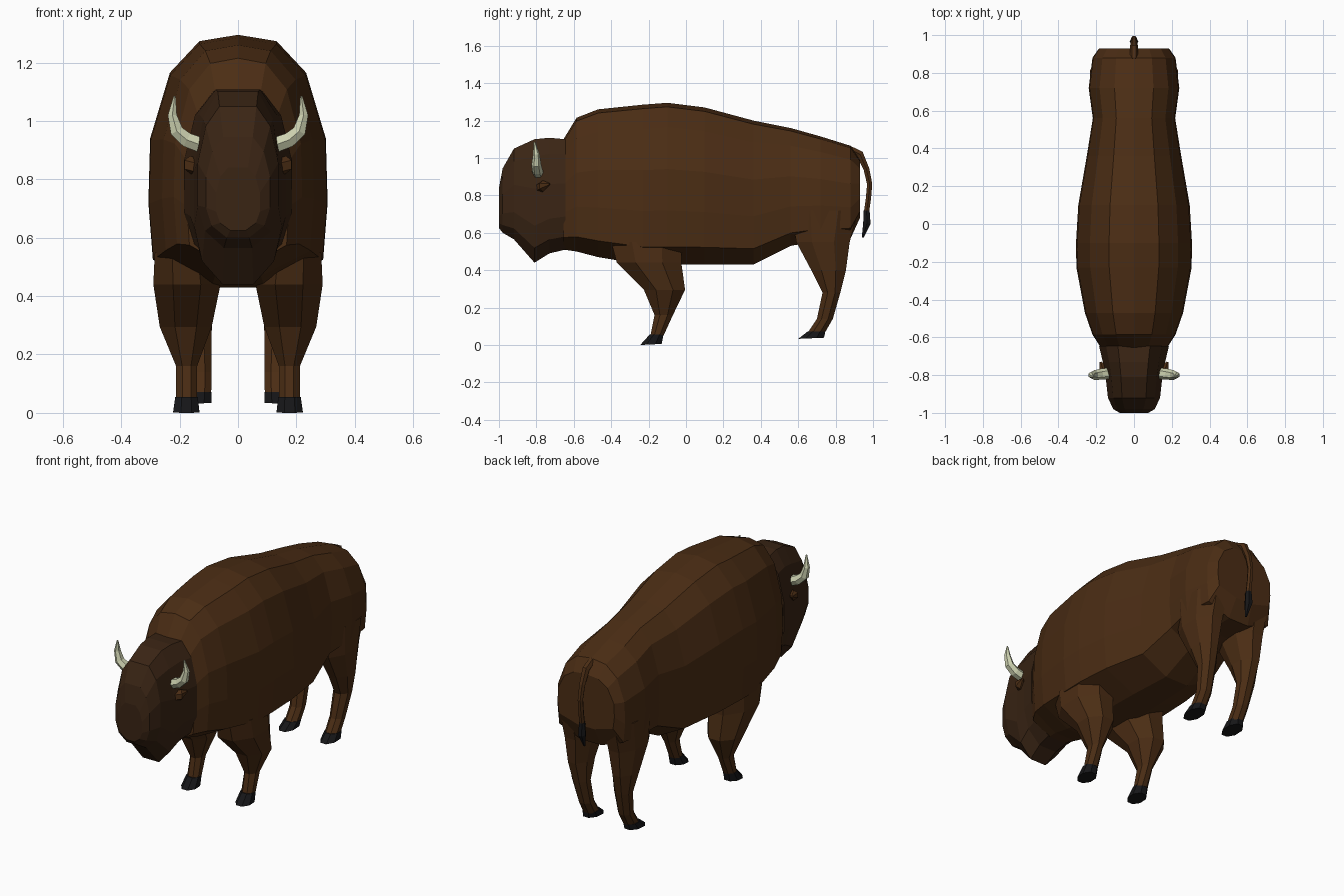
import bpy, bmesh, math
from mathutils import Vector

if "Cube" in bpy.data.objects:
    bpy.data.objects.remove(bpy.data.objects["Cube"])


def material(name, rgb):
    m = bpy.data.materials.new(name)
    m.diffuse_color = (*rgb, 1)
    m.use_nodes = True
    m.node_tree.nodes["Principled BSDF"].inputs["Base Color"].default_value = m.diffuse_color
    return m


HIDE = material("brown_hide", (0.070, 0.026, 0.007))
DARK = material("dark_hide", (0.042, 0.018, 0.007))
BLACK = material("black", (0.008, 0.008, 0.009))
BONE = material("bone", (0.62, 0.65, 0.44))


def loft(name, rings, mat, mirror=False):
    bm = bmesh.new()
    vs = [[bm.verts.new(p) for p in r] for r in rings]
    n = len(vs[0])
    for a, b in zip(vs, vs[1:]):
        for i in range(n):
            j = (i + 1) % n
            bm.faces.new((a[i], a[j], b[j], b[i]))
    bm.faces.new(vs[0])
    bm.faces.new(vs[-1])
    bmesh.ops.recalc_face_normals(bm, faces=bm.faces)
    me = bpy.data.meshes.new(name)
    bm.to_mesh(me)
    bm.free()
    me.materials.append(mat)
    ob = bpy.data.objects.new(name, me)
    bpy.context.collection.objects.link(ob)
    if mirror:
        ob.modifiers.new("mirror", 'MIRROR').use_mirror_merge = False
    return ob


def section(profile, y, top, bottom, w, lean=0):
    # symmetric cross-section: x as share of width, z as share of height
    half = [(fx * w, y - lean * (0.5 - fz), bottom + fz * (top - bottom)) for fx, fz in profile]
    return half + [(-x, yy, z) for x, yy, z in reversed(half) if x > 0]


def limb(x0, x1, y0, y1, z, slope=0):
    # eight-sided horizontal slice filling the given box
    pts = []
    for k in range(8):
        a = math.pi / 8 + k * math.pi / 4
        c, s = math.cos(a) / 0.924, math.sin(a) / 0.924
        pts.append(((x0 + x1) / 2 + c * (x1 - x0) / 2,
                    (y0 + y1) / 2 + s * (y1 - y0) / 2, z + slope * s))
    return pts


def tube(path, radii, side, n=6):
    rings = []
    for i, p in enumerate(path):
        t = Vector(path[min(i + 1, len(path) - 1)]) - Vector(path[max(i - 1, 0)])
        u = Vector(side)
        v = t.normalized().cross(u)
        rings.append([Vector(p) + radii[i] * (u * math.cos(k * math.tau / n) + v * math.sin(k * math.tau / n))
                      for k in range(n)])
    return rings


# Body with shoulder hump
BODY = [(0, 1), (.43, .975), (.76, .85), (.98, .59), (1, .335), (.95, .11), (.3, 0)]
loft("body", [section(BODY, *r) for r in [
    (-.655, 1.10, .51, .175), (-.585, 1.215, .50, .22), (-.47, 1.26, .47, .26),
    (-.23, 1.285, .43, .305), (-.10, 1.295, .43, .307), (.10, 1.27, .43, .295),
    (.36, 1.20, .43, .25), (.56, 1.16, .53, .218), (.72, 1.115, .56, .24),
    (.88, 1.065, .57, .22), (.93, .99, .68, .185)]], HIDE)

# Head with chin beard
HEAD = [(0, 1), (.46, 1), (.8, .86), (1, .6), (1, .3), (.82, .12), (.35, 0)]
loft("head", [section(HEAD, *r) for r in [
    (-.645, 1.10, .51, .185), (-.73, 1.108, .49, .165), (-.81, 1.10, .44, .15),
    (-.92, 1.05, .565, .138), (-.98, .945, .60, .11), (-1.0, .84, .625, .075)]], DARK)

# Legs
loft("front_legs", [limb(*r) for r in [
    (.08, .285, -.40, -.02, .55), (.06, .29, -.37, -.025, .44), (.09, .268, -.225, -.005, .295),
    (.14, .212, -.168, -.07, .16), (.14, .212, -.19, -.12, .05)]], HIDE, True)
loft("rear_legs", [limb(*r) for r in [
    (.05, .232, .56, .92, .72), (.06, .225, .59, .875, .55), (.085, .205, .67, .855, .40),
    (.09, .185, .73, .825, .28), (.09, .168, .70, .785, .14), (.092, .168, .65, .742, .065)]], HIDE, True)

# Hooves
loft("front_hooves", [limb(.138, .215, -.195, -.12, .055), limb(.132, .222, -.245, -.13, .003, .003)],
     BLACK, True)
loft("rear_hooves", [limb(.09, .172, .65, .745, .072), limb(.09, .18, .60, .738, .036, .003)],
     BLACK, True)

# Horns
loft("horns", tube([(.12, -.79, .915), (.175, -.795, .935), (.21, -.80, .965), (.225, -.80, 1.02), (.217, -.81, 1.085)],
                   [.03, .029, .026, .018, .004], (0, 1, 0)), BONE, True)

# Ears
loft("ears", tube([(.13, -.78, .84), (.165, -.765, .85), (.178, -.73, .86)],
                  [.03, .03, .006], (0, 0, 1)), HIDE, True)

# Tail and tuft
loft("tail", tube([(0, .87, 1.05), (0, .93, 1.02), (0, .965, .94), (0, .982, .86), (0, .975, .78), (0, .965, .71)],
                  [.02, .022, .018, .016, .016, .016], (1, 0, 0)), HIDE)
loft("tail_tuft", tube([(0, .966, .72), (0, .967, .65), (0, .945, .575)],
                       [.018, .023, .006], (1, 0, 0)), BLACK)
